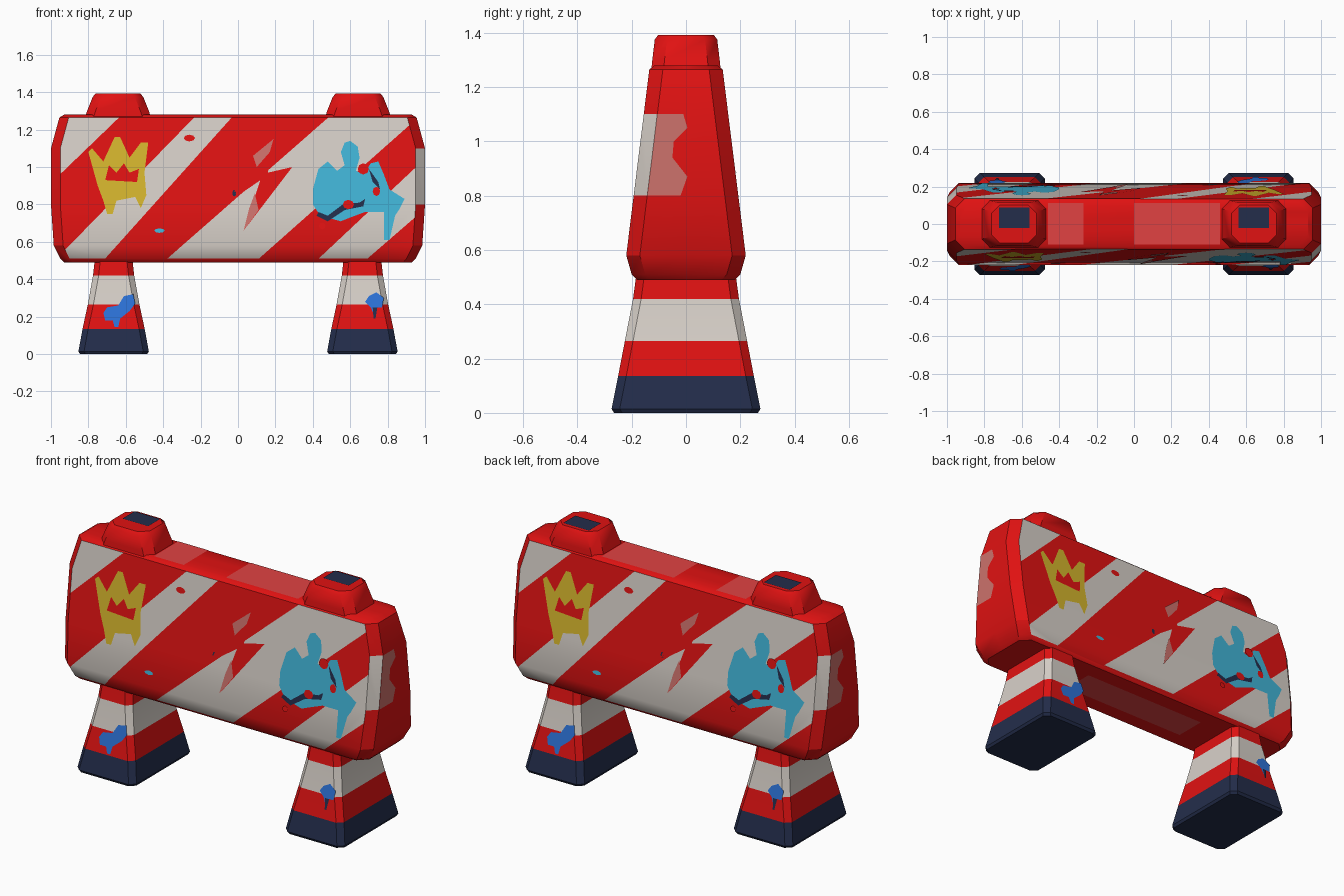
import bpy, bmesh, math
from mathutils import Vector, Matrix

if "Cube" in bpy.data.objects:
    bpy.data.objects.remove(bpy.data.objects["Cube"])

COLOURS = {
    "red": (0.75, 0.006, 0.006), "white": (0.68, 0.63, 0.58), "navy": (0.017, 0.026, 0.07),
    "yellow": (0.66, 0.46, 0.026), "cyan": (0.053, 0.456, 0.68), "blue": (0.026, 0.17, 0.68),
    "pink": (0.61, 0.17, 0.15), "light_red": (0.75, 0.055, 0.055),
}
NAMES = list(COLOURS)
MATS = []
for n, c in COLOURS.items():
    m = bpy.data.materials.new(n)
    m.diffuse_color = (*c, 1)
    m.use_nodes = True
    m.node_tree.nodes["Principled BSDF"].inputs["Base Color"].default_value = m.diffuse_color
    MATS.append(m)
IDX = {n: i for i, n in enumerate(NAMES)}
TURN = Matrix.Rotation(math.pi, 3, 'Z')


def finish(bm, name, angle=35):
    me = bpy.data.meshes.new(name)
    bm.to_mesh(me)
    bm.free()
    for m in MATS:
        me.materials.append(m)
    ob = bpy.data.objects.new(name, me)
    bpy.context.collection.objects.link(ob)
    bpy.ops.object.select_all(action='DESELECT')
    ob.select_set(True)
    bpy.context.view_layer.objects.active = ob
    bpy.ops.object.shade_smooth_by_angle(angle=math.radians(angle))
    return ob


def loft(rings, c, cx=0.0):
    """Stack of corner-cut rectangles (z, half x, half y), capped at both ends."""
    bm = bmesh.new()
    loops = []
    for z, hx, hy in rings:
        pts = [(hx, -hy + c), (hx, hy - c), (hx - c, hy), (-hx + c, hy),
               (-hx, hy - c), (-hx, -hy + c), (-hx + c, -hy), (hx - c, -hy)]
        loops.append([bm.verts.new((cx + x, y, z)) for x, y in pts])
    for a, b in zip(loops, loops[1:]):
        for i in range(8):
            j = (i + 1) % 8
            bm.faces.new((a[i], a[j], b[j], b[i]))
    bm.faces.new(loops[0][::-1])
    bm.faces.new(loops[-1])
    bm.normal_update()
    return bm


# Striped panel body: half is cut and coloured, then turned round for the back
body = loft([(0.49, 0.93, 0.18), (0.51, 0.95, 0.2), (0.58, 0.985, 0.22), (0.8, 1.0, 0.1927),
             (1.1, 1.0, 0.1555), (1.265, 0.955, 0.135), (1.28, 0.93, 0.115)], 0.05)
bmesh.ops.bisect_plane(body, geom=body.verts[:] + body.edges[:] + body.faces[:],
                       plane_co=(0, 0, 0), plane_no=(0, 1, 0), clear_outer=True)
# stripe borders: x at z = 0.5 and x at z = 1.28
LINES = [(-1.43, -0.62), (-0.98, -0.22), (-0.72, -0.02), (-0.39, 0.5),
         (0.1, 0.98), (0.42, 1.25), (0.68, 1.58)]


def front_faces():
    body.normal_update()
    return [f for f in body.faces if f.normal.y < -0.85]


for xb, xt in LINES:
    fs = front_faces()
    geom = set(fs) | {e for f in fs for e in f.edges} | {v for f in fs for v in f.verts}
    bmesh.ops.bisect_plane(body, geom=list(geom), plane_co=(xb, 0, 0.5),
                           plane_no=Vector((0.78, 0, xb - xt)).normalized())
for f in front_faces():
    p = f.calc_center_median()
    passed = sum(p.x > xb + (xt - xb) * (p.z - 0.5) / 0.78 for xb, xt in LINES)
    f.material_index = IDX["white" if passed % 2 == 0 else "red"]
# worn white corner beside the end patch
for f in body.faces:
    p = f.calc_center_median()
    if 0.8 < p.z < 1.1 and p.x > 0.95 and -0.85 < f.normal.y < -0.4:
        f.material_index = IDX["white"]
dup = bmesh.ops.duplicate(body, geom=body.verts[:] + body.edges[:] + body.faces[:])["geom"]
bmesh.ops.rotate(body, verts=[g for g in dup if isinstance(g, bmesh.types.BMVert)],
                 cent=(0, 0, 0), matrix=TURN)
bmesh.ops.remove_doubles(body, verts=body.verts[:], dist=0.0005)
finish(body, "barrier_panel", 30)

# Legs with bands by height, and top lamps
for side, cx in (("left", -0.665), ("right", 0.665)):
    leg = loft([(0.0, 0.18, 0.265), (0.015, 0.188, 0.274), (0.135, 0.166, 0.25),
                (0.265, 0.138, 0.225), (0.42, 0.11, 0.195), (0.53, 0.098, 0.18)], 0.03, cx)
    for f in leg.faces:
        z = f.calc_center_median().z
        f.material_index = IDX["navy" if z < 0.135 else "white" if 0.265 < z < 0.42 else "red"]
    finish(leg, side + "_leg")
    cap = loft([(1.26, 0.178, 0.128), (1.3, 0.165, 0.124), (1.375, 0.135, 0.115),
                (1.392, 0.12, 0.102)], 0.045, cx * 0.965)
    finish(cap, side + "_top_cap")


# Painted plates lying just above the surfaces
def panel_y(z):
    return -(0.22 - (z - 0.58) * 0.085 / 0.685)


def leg_y(z):
    return -(0.25 - (z - 0.135) * 0.055 / 0.285)


def plate(bm, pts, colour, out):
    """Flat face turned so that its normal follows the out direction."""
    f = bm.faces.new([bm.verts.new(p) for p in pts])
    f.normal_update()
    if f.normal.dot(Vector(out)) < 0:
        f.normal_flip()
    f.material_index = IDX[colour]


def painted(name, layers, surface=panel_y):
    """Outlines in hundredths of a unit (x, z), painted on front and back."""
    bm = bmesh.new()
    for colour, lift, outline in layers:
        pts = [Vector((x / 100, surface(z / 100) - lift, z / 100)) for x, z in outline]
        plate(bm, pts, colour, (0, -1, 0))
        plate(bm, [TURN @ p for p in pts], colour, (0, 1, 0))
    finish(bm, name)


def dot(x, z, rx, rz):
    return [(x + rx * math.cos(k * math.pi / 4), z + rz * math.sin(k * math.pi / 4)) for k in range(8)]


painted("crown_paint", [
    ("yellow", 0.003, [(-80, 108), (-78, 110), (-72, 103), (-66, 116), (-63, 116), (-58, 105), (-52, 113),
                       (-48, 113), (-50, 97), (-49, 85), (-52, 78), (-55, 84), (-65, 82), (-67, 75),
                       (-70, 75), (-72, 82), (-75, 90)]),
    ("red", 0.005, [(-71, 93), (-69, 101), (-65, 97), (-61, 102), (-58, 97), (-53, 99), (-54, 92)])])

painted("bolt_paint", [
    ("red", 0.003, [(19, 115), (2, 97), (-4, 82), (12, 93), (3, 66), (29, 100), (16, 97)]),
    ("pink", 0.005, [(19, 115), (8, 106), (10, 100), (17, 108)]),
    ("pink", 0.005, [(3, 66), (11, 77), (9, 86), (6, 78)])])

painted("splat_paint", [
    ("cyan", 0.003, [(40, 88), (43, 99), (48, 103), (53, 98), (57, 101), (55, 108), (57, 113), (60, 114),
                     (64, 111), (65, 105), (63, 98), (67, 96), (71, 102), (75, 103), (78, 96), (81, 88),
                     (89, 83), (86, 77), (84, 74), (81, 61), (78, 61), (78, 76), (68, 76), (60, 73),
                     (55, 71), (44, 74), (40, 80)]),
    ("navy", 0.005, [(42, 74), (48, 71), (57, 77), (67, 79), (68, 83), (65, 81), (56, 80), (48, 74), (43, 76)]),
    ("navy", 0.005, [(70, 99), (75, 92), (76, 88), (72, 92)]),
    ("red", 0.007, dot(59, 80, 3, 2.5)), ("red", 0.007, dot(67, 99, 3, 3)),
    ("red", 0.007, dot(45, 68.5, 1.8, 1.8)), ("red", 0.007, dot(74, 87, 2, 2.5))])

painted("paint_flecks", [
    ("navy", 0.003, dot(-2, 86, 1, 1.8)), ("cyan", 0.003, dot(-42, 66, 2.8, 1.2)),
    ("red", 0.003, dot(-26, 115.5, 3, 1.8))])

painted("leg_drips", [
    ("blue", 0.004, [(-72, 22), (-70, 25), (-64, 26), (-61, 31), (-56, 32), (-55, 27), (-58, 23),
                     (-63, 19), (-64, 14.5), (-66, 14.5), (-67, 18), (-71, 18)]),
    ("blue", 0.004, [(68, 28), (70, 31), (74, 33), (78, 30), (77, 25), (74, 25), (73, 20), (71, 25)]),
    ("navy", 0.006, [(72, 25), (74.5, 25), (73.5, 19), (72.5, 19)])], leg_y)

# Worn patches on the ends, top and underside, and dark panels on the caps
bm = bmesh.new()
end = [Vector((1.002, y, z)) for y, z in ((-0.142, 0.8), (-0.02, 0.8), (0.005, 0.87), (-0.05, 0.94),
                                          (-0.045, 1.0), (0.005, 1.05), (-0.01, 1.1), (-0.106, 1.1))]
plate(bm, end, "pink", (1, 0, 0))
plate(bm, [TURN @ p for p in end], "pink", (-1, 0, 0))


def flat(x0, x1, y0, y1, z, colour, out):
    plate(bm, [(x0, y0, z), (x1, y0, z), (x1, y1, z), (x0, y1, z)], colour, (0, 0, out))


flat(0.0, 0.46, -0.11, 0.113, 1.283, "light_red", 1)
flat(-0.46, -0.27, -0.11, 0.113, 1.283, "light_red", 1)
flat(-0.4, 0.4, -0.09, 0.09, 0.487, "light_red", -1)
finish(bm, "worn_patches")

bm = bmesh.new()
for s in (-1, 1):
    flat(s * 0.64 - 0.082, s * 0.64 + 0.082, -0.022, 0.088, 1.396, "navy", 1)
finish(bm, "cap_panels")
